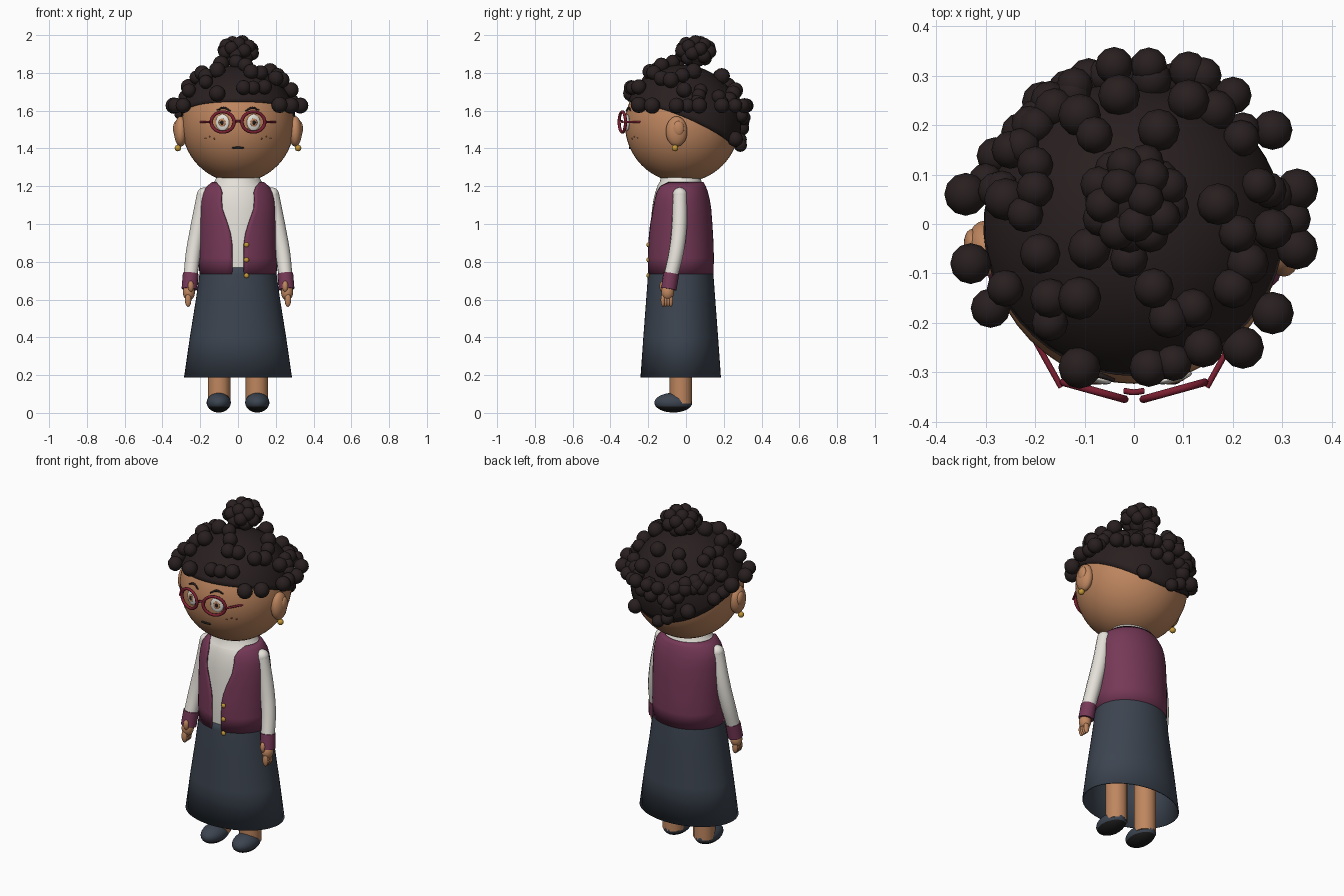
import bpy, bmesh, math, random
from math import sin, cos, pi, sqrt, asin, radians
from mathutils import Matrix, Vector

random.seed(4)
cube = bpy.data.objects.get("Cube")
if cube:
    bpy.data.objects.remove(cube)


def material(name, r, g, b):
    m = bpy.data.materials.new(name)
    m.use_nodes = True
    m.diffuse_color = (r, g, b, 1)
    m.node_tree.nodes["Principled BSDF"].inputs["Base Color"].default_value = (r, g, b, 1)
    return m


HAIR = material("dark brown hair", .022, .014, .014)
SKIN = material("warm skin", .52, .24, .115)
FRECKLE = material("freckle brown", .3, .12, .055)
PLUM = material("plum wool", .18, .04, .095)
CREAM = material("cream cotton", .78, .75, .69)
SLATE = material("slate cloth", .045, .058, .08)
RED = material("wine frame", .2, .014, .03)
GOLD = material("gold", .55, .31, .04)
BLACK = material("black", .012, .011, .011)


def finish(name, bm, *mats):
    bmesh.ops.recalc_face_normals(bm, faces=bm.faces)
    for f in bm.faces:
        f.smooth = True
    mesh = bpy.data.meshes.new(name)
    bm.to_mesh(mesh)
    bm.free()
    for m in mats:
        mesh.materials.append(m)
    ob = bpy.data.objects.new(name, mesh)
    bpy.context.collection.objects.link(ob)
    return ob


def blob(bm, loc, radii, turn=0, seg=12):
    mat = Matrix.Translation(loc) @ Matrix.Rotation(turn, 4, 'Z') @ Matrix.Diagonal((*radii, 1))
    bmesh.ops.create_uvsphere(bm, u_segments=seg, v_segments=seg * 2 // 3, radius=1, matrix=mat)


def ellipsoid(name, loc, radii, mat, turn=0, seg=20):
    bm = bmesh.new()
    blob(bm, loc, radii, turn, seg)
    return finish(name, bm, mat)


def tube(name, points, radius, mat, widths=None):
    cu = bpy.data.curves.new(name, 'CURVE')
    cu.dimensions = '3D'
    cu.bevel_depth = radius
    cu.bevel_resolution = 4
    cu.resolution_u = 6
    cu.use_fill_caps = True
    sp = cu.splines.new('BEZIER')
    sp.bezier_points.add(len(points) - 1)
    for i, (bp, p) in enumerate(zip(sp.bezier_points, points)):
        bp.co = p
        bp.handle_left_type = bp.handle_right_type = 'AUTO'
        bp.radius = widths[i] if widths else 1
    cu.materials.append(mat)
    ob = bpy.data.objects.new(name, cu)
    bpy.context.collection.objects.link(ob)


def skin_rings(bm, rings, closed):
    rows = [[bm.verts.new(p) for p in ring] for ring in rings]
    n = len(rows[0])
    for a, b in zip(rows, rows[1:]):
        for i in range(n if closed else n - 1):
            j = (i + 1) % n
            bm.faces.new((a[i], a[j], b[j], b[i]))
    return rows


def garment(name, profile, mat, shrink=0, thick=0, cap=False):
    """Elliptical loft; each row is z, half width, half depth, front gap."""
    rings, n = [], 48
    closed = not any(row[3] for row in profile)
    for z, rx, ry, gap in profile:
        start = asin(gap / rx)
        steps = n if closed else n - 1
        angles = [start + (2 * pi - 2 * start) * i / steps for i in range(n)]
        rings.append([((rx - shrink) * sin(a), -.028 - (ry - shrink) * cos(a), z) for a in angles])
    bm = bmesh.new()
    rows = skin_rings(bm, rings, closed)
    if cap:
        bm.faces.new(rows[0])
    ob = finish(name, bm, mat)
    if thick:
        mod = ob.modifiers.new("thickness", 'SOLIDIFY')
        mod.thickness = thick
    return ob


# Head and hair cap with a sloping hairline
C = Vector((0, -.02, 1.527))
R = Vector((.298, .303, .306))
ellipsoid("head", C, R, SKIN, seg=48)


def on_head(polar, azimuth, k):
    """Azimuth zero points to the back."""
    return C + Vector((R.x * sin(polar) * sin(azimuth), R.y * sin(polar) * cos(azimuth), R.z * cos(polar))) * k


def face(x, z, lift=0):
    return Vector((x, C.y - R.y * sqrt(1 - (x / R.x) ** 2 - ((z - C.z) / R.z) ** 2) - lift, z))


def hairline(a):
    return radians(82 + 23 * cos(a) + 8 * cos(a) ** 2)


bm = bmesh.new()
around = [2 * pi * i / 48 for i in range(48)]
levels = [(.01 + .99 * t / 16, 1.03) for t in range(17)] + [(1, .99)]
rows = skin_rings(bm, [[on_head(hairline(a) * t, a, k) for a in around] for t, k in levels], True)
bm.faces.new(rows[0])
finish("hair_cap", bm, HAIR)

# Curls over the crown and around the rim
CURLS = [(-.04, .32), (.03, .32), (.11, .31), (.14, .3), (-.12, .28), (-.17, .25), (-.11, .22), (-.03, .26),
         (.11, .25), (.2, .26), (.28, .19), (-.25, .15), (-.08, .18), (-.2, .12), (-.2, .07), (-.34, .06),
         (.05, .19), (.17, .04), (.33, .07), (.32, .01), (.21, -.02), (.28, -.01), (.33, -.05), (.23, -.08),
         (-.26, .05), (-.22, .02), (-.19, -.06), (-.33, -.08), (-.29, -.17), (-.26, -.13), (-.17, -.15),
         (-.17, -.2), (-.11, -.15), (-.11, -.29), (.04, -.13), (-.01, -.07), (-.09, -.05), (.2, -.13),
         (.28, -.18), (.22, -.25), (.14, -.25), (.03, -.29), (.07, -.19), (.12, -.17), (.08, -.28)]
bm = bmesh.new()
for x, y in CURLS:
    z = C.z + sqrt(max(.01, .112 - x * x - (y - C.y) ** 2))
    r = random.uniform(.036, .044)
    blob(bm, (x, y, z), (r, r, r))
for i in range(30):
    a = radians(random.uniform(-80, 75))
    r = random.uniform(.033, .042)
    blob(bm, on_head(random.uniform(.62, .97) * hairline(a), a, 1.08), (r, r, r))
finish("hair_curls", bm, HAIR)

# Curly top bun
bm = bmesh.new()
blob(bm, (0, .05, 1.9), (.075, .075, .07), seg=20)
for i in range(22):
    h = 1 - 2 * (i + .5) / 22
    w = sqrt(1 - h * h) * .078
    blob(bm, (w * cos(i * 2.4), .05 + w * sin(i * 2.4), 1.915 + .05 * h), (.037, .037, .037))
finish("hair_bun", bm, HAIR)

# Face, ears and glasses
ellipsoid("mouth", face(0, 1.403), (.032, .006, .007), BLACK)
tube("glasses_bridge", [(-.02, -.337, 1.54), (0, -.34, 1.545), (.02, -.337, 1.54)], .006, RED)
for s, side in ((-1, "right_"), (1, "left_")):
    turn = s * .27
    out = Vector((sin(turn), -cos(turn), 0))
    eye = face(s * .082, 1.537)
    ellipsoid(side + "eye", eye, (.037, .009, .043), CREAM, turn)
    ellipsoid(side + "iris", eye + out * .008, (.019, .003, .022), SKIN, turn)
    ellipsoid(side + "pupil", eye + out * .01, (.01, .003, .012), BLACK, turn)
    tube(side + "eyebrow", [face(s * x, z, .004) for x, z in ((.04, 1.598), (.075, 1.615), (.112, 1.602))],
         .006, HAIR, (.6, 1, .5))
    bpy.ops.mesh.primitive_torus_add(major_radius=.06, minor_radius=.009, major_segments=32, minor_segments=10,
                                     location=(s * .081, -.337, 1.54), rotation=(pi / 2, 0, turn))
    ring = bpy.context.object
    ring.name = side + "glasses_rim"
    ring.scale = (1.05, .9, .9)
    ring.data.materials.append(RED)
    bpy.ops.object.shade_smooth()
    tube(side + "glasses_arm", [(s * .147, -.33, 1.54), (s * .2, -.235, 1.54)], .006, RED)
    for x, z in ((.125, 1.452), (.15, 1.462), (.172, 1.455)):
        ellipsoid(side + "freckle", face(s * x, z), (.005, .003, .004), FRECKLE, s * .5, 8)
    ellipsoid(side + "ear", (s * .303, -.05, 1.49), (.036, .057, .08), SKIN)
    ellipsoid(side + "inner_ear", (s * .328, -.04, 1.505), (.016, .03, .04), SKIN)
    ellipsoid(side + "earring", (s * .318, -.058, 1.402), (.017, .017, .017), GOLD)

# Clothes
BODY = [(.735, .205, .174, .031), (.82, .206, .176, .031), (.9, .206, .174, .032), (.95, .206, .171, .04),
        (1, .206, .168, .055), (1.08, .204, .162, .084), (1.13, .199, .154, .088), (1.17, .188, .144, .086),
        (1.2, .165, .133, .096), (1.222, .138, .12, .115)]
garment("vest", BODY, PLUM, thick=.008)
garment("shirt", [(z, rx, ry, 0) for z, rx, ry, g in BODY], CREAM, shrink=.01)
garment("collar", [(1.2, .15, .125, 0), (1.225, .125, .11, 0), (1.245, .115, .105, 0)], CREAM)
garment("skirt", [(.77, .19, .16, 0), (.768, .199, .168, 0), (.735, .204, .173, 0), (.6, .223, .183, 0),
                  (.4, .255, .198, 0), (.187, .286, .213, 0)], SLATE, thick=.006)
for z in (.89, .81, .727):
    ellipsoid("vest_button", (.045, -.2, z), (.013, .009, .013), GOLD)

# Arms, legs and shoes
for s, side in ((-1, "right_"), (1, "left_")):
    tube(side + "sleeve", [(s * .18, -.033, 1.155), (s * .212, -.036, .98), (s * .236, -.052, .85),
                           (s * .252, -.082, .72)], .04, CREAM, (.95, 1.02, 1, .93))
    ellipsoid(side + "shoulder", (s * .18, -.033, 1.155), (.038, .038, .038), CREAM)
    tube(side + "cuff", [(s * .25, -.078, .738), (s * .257, -.092, .655)], .042, PLUM)
    ellipsoid(side + "palm", (s * .26, -.097, .638), (.032, .034, .042), SKIN)
    ellipsoid(side + "thumb", (s * .25, -.124, .67), (.016, .016, .03), SKIN)
    for i in range(4):
        ellipsoid(side + "finger", (s * .264, -.122 + .014 * i, .597), (.017, .012, .036), SKIN, seg=12)
    tube(side + "leg", [(s * .1, -.027, .05), (s * .1, -.027, .45)], .06, SKIN)
    bm = bmesh.new()
    blob(bm, (s * .102, -.067, .054), (.064, .1, .052), seg=32)
    for v in bm.verts:
        v.co.z = max(v.co.z, 0)
    for f in bm.faces:
        f.material_index = int(f.calc_center_median().z < .035)
    finish(side + "shoe", bm, SLATE, BLACK)
